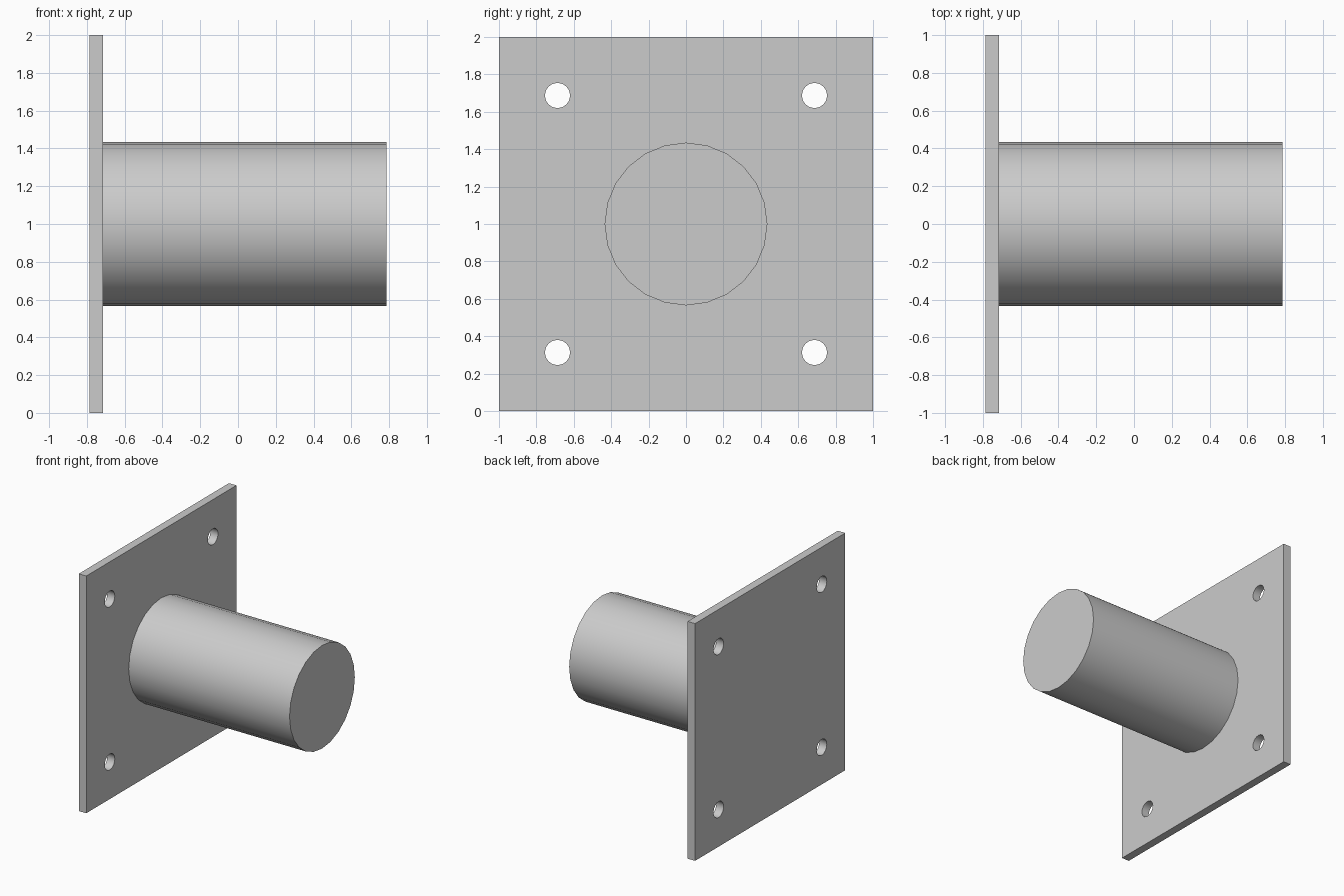
import bpy
from math import pi

default = bpy.data.objects.get("Cube")
if default:
    bpy.data.objects.remove(default, do_unlink=True)

# Single grey metal
metal = bpy.data.materials.new("grey metal")
metal.use_nodes = True
GREY = (0.6, 0.6, 0.6, 1)
metal.diffuse_color = GREY
metal.node_tree.nodes["Principled BSDF"].inputs["Base Color"].default_value = GREY

BACK, FACE, END = -0.785, -0.715, 0.785
MID = 1.0
HOLE = 0.687


def rod(name, radius, x0, x1, y=0, z=MID):
    """Cylinder lying along x, with a corner at the top."""
    bpy.ops.mesh.primitive_cylinder_add(
        vertices=24, radius=radius, depth=x1 - x0,
        location=((x0 + x1) / 2, y, z), rotation=(0, pi / 2, 0))
    obj = bpy.context.object
    obj.name = name
    obj.data.materials.append(metal)
    return obj


# Square mounting plate
bpy.ops.mesh.primitive_cube_add(size=1, location=((BACK + FACE) / 2, 0, MID))
plate = bpy.context.object
plate.name = "mounting_plate"
plate.scale = (FACE - BACK, 2, 2)
bpy.ops.object.transform_apply(location=False, rotation=False, scale=True)
plate.data.materials.append(metal)

# Four bolt holes
cutters = []
for y in (-HOLE, HOLE):
    for dz in (-HOLE, HOLE):
        cutter = rod("bolt_hole_cutter", 0.067, BACK - 0.1, FACE + 0.1, y, MID + dz)
        cutter.hide_render = True
        cutters.append(cutter)
        cut = plate.modifiers.new("bolt_hole", 'BOOLEAN')
        cut.operation = 'DIFFERENCE'
        cut.solver = 'EXACT'
        cut.object = cutter

bpy.ops.object.select_all(action='DESELECT')
plate.select_set(True)
bpy.context.view_layer.objects.active = plate
for cut in list(plate.modifiers):
    bpy.ops.object.modifier_apply(modifier=cut.name)
for cutter in cutters:
    bpy.data.objects.remove(cutter, do_unlink=True)
bpy.ops.object.shade_smooth_by_angle(angle=pi / 6)

# Solid round post
post = rod("round_post", 0.435, FACE, END)
bpy.ops.object.shade_smooth_by_angle(angle=pi / 6)
